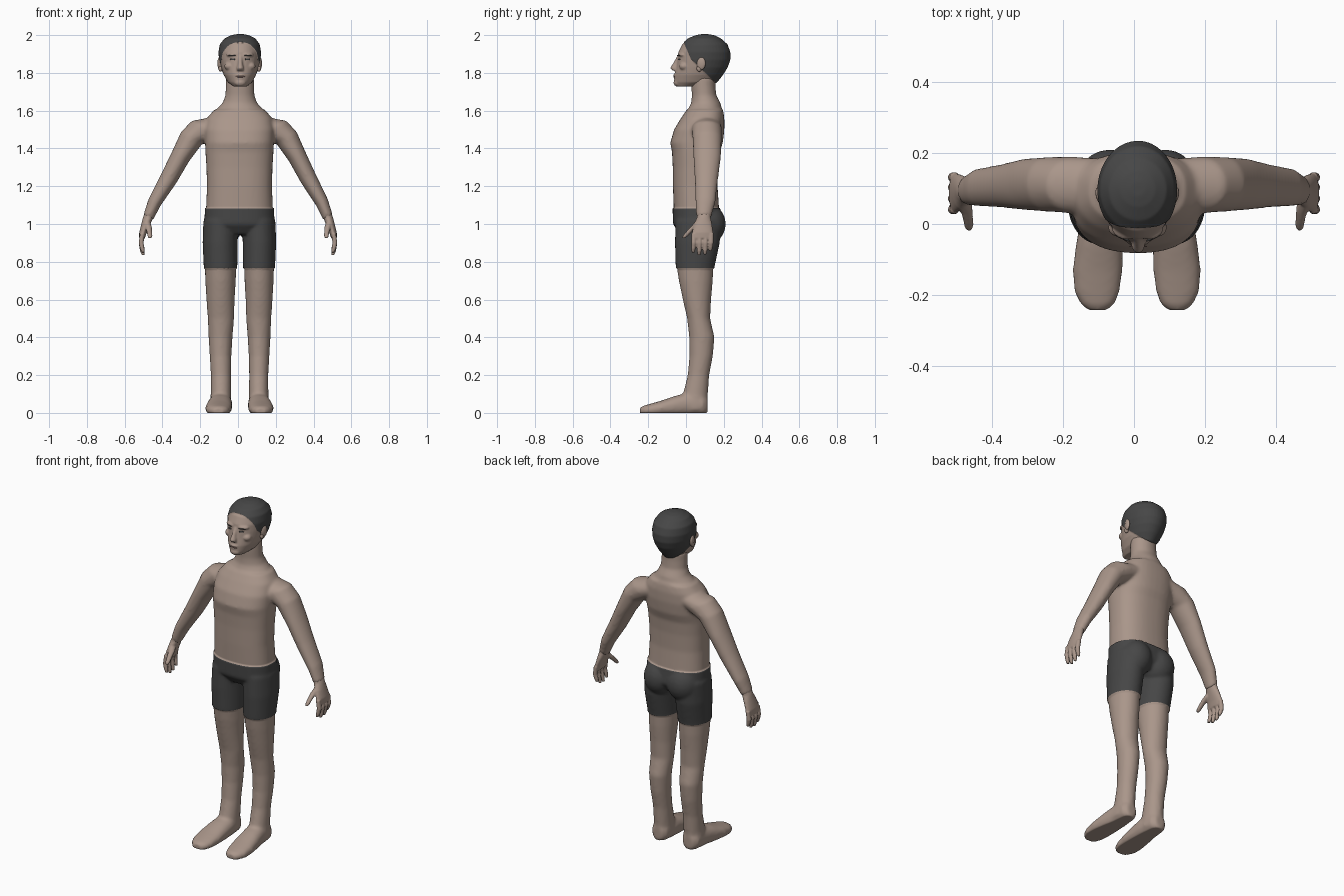
import bpy, bmesh, math
from mathutils import Vector, Matrix
from mathutils.bvhtree import BVHTree

if "Cube" in bpy.data.objects:
    bpy.data.objects.remove(bpy.data.objects["Cube"])

X, Y, Z = Vector((1, 0, 0)), Vector((0, 1, 0)), Vector((0, 0, 1))


def material(name, rgb):
    m = bpy.data.materials.new(name)
    m.diffuse_color = (*rgb, 1)
    m.use_nodes = True
    m.node_tree.nodes["Principled BSDF"].inputs["Base Color"].default_value = m.diffuse_color
    return m


SKIN = material("skin", (0.40, 0.305, 0.255))
DARK = material("charcoal", (0.062, 0.062, 0.062))
LIP = material("lip", (0.24, 0.15, 0.13))


def loft(bm, stations, u=X, v=Y, side=1, n=24, power=2.0):
    """Closed tube through stations (x, y, z, radius along u, radius along v)."""
    rings = []
    for x, y, z, a, b in stations:
        ring = []
        for i in range(n):
            t = 2 * math.pi * i / n
            c, s = math.cos(t), math.sin(t)
            c = math.copysign(abs(c) ** (2 / power), c)
            s = math.copysign(abs(s) ** (2 / power), s)
            p = Vector((x, y, z)) + u * a * c + v * b * s
            p.x *= side
            ring.append(bm.verts.new(p))
        rings.append(ring)
    for r, q in zip(rings, rings[1:]):
        for i in range(n):
            j = (i + 1) % n
            bm.faces.new((r[i], r[j], q[j], q[i]))
    bm.faces.new(rings[0][::-1])
    bm.faces.new(rings[-1])


def ball(bm, loc, radii, yaw=0):
    m = Matrix.Translation(loc) @ Matrix.Rotation(yaw, 4, 'Z') @ Matrix.Diagonal((*radii, 1))
    bmesh.ops.create_uvsphere(bm, u_segments=20, v_segments=12, radius=1, matrix=m)


def add_object(name, bm, mats):
    bmesh.ops.recalc_face_normals(bm, faces=bm.faces[:])
    me = bpy.data.meshes.new(name)
    bm.to_mesh(me)
    bm.free()
    for m in mats:
        me.materials.append(m)
    me.polygons.foreach_set("use_smooth", [True] * len(me.polygons))
    ob = bpy.data.objects.new(name, me)
    bpy.context.collection.objects.link(ob)
    return ob


def fuse(bm, voxel, smooth):
    """Weld overlapping parts into one skin and return it as a new bmesh."""
    ob = add_object("fuse_helper", bm, [])
    mod = ob.modifiers.new("weld", 'REMESH')
    mod.mode = 'VOXEL'
    mod.voxel_size = voxel
    mod = ob.modifiers.new("soften", 'SMOOTH')
    mod.factor = 0.5
    mod.iterations = smooth
    dg = bpy.context.evaluated_depsgraph_get()
    me = bpy.data.meshes.new_from_object(ob.evaluated_get(dg))
    out = bmesh.new()
    out.from_mesh(me)
    bpy.data.objects.remove(ob)
    bpy.data.meshes.remove(me)
    return out


def cut(bm, co, no, limit=9):
    faces = [f for f in bm.faces if abs(f.calc_center_median().x) < limit]
    geom = faces + list({e for f in faces for e in f.edges}) + list({v for f in faces for v in f.verts})
    bmesh.ops.bisect_plane(bm, geom=geom, dist=1e-5, plane_co=co, plane_no=no)


def paint(bm, rule, lift):
    """Give faces that pass the rule the second material and raise them slightly."""
    bm.normal_update()
    verts = set()
    for f in bm.faces:
        f.material_index = 0
        if rule(f.calc_center_median()):
            f.material_index = 1
            verts.update(f.verts)
    for v, n in [(v, v.normal.copy()) for v in verts]:
        v.co += n * lift


def settle(bm):
    """Shift the trunk slightly sideways between the hands and flatten the soles."""
    for v in bm.verts:
        v.co.x += 0.012 * (1 - min(1, abs(v.co.x) / 0.5))
        v.co.z = max(v.co.z, 0)


# Body: trunk and neck
bm = bmesh.new()
loft(bm, [(0, .065, .95, .12, .09), (0, .062, 1.0, .18, .125), (0, .055, 1.08, .177, .12),
          (0, .049, 1.2, .172, .118), (0, .05, 1.3, .175, .12), (0, .052, 1.38, .18, .126),
          (0, .056, 1.43, .182, .139), (0, .07, 1.5, .185, .133), (0, .088, 1.56, .172, .115),
          (0, .1, 1.605, .135, .096)], n=40, power=2.4)
loft(bm, [(0, .1, 1.55, .16, .09), (0, .1, 1.605, .125, .09), (0, .105, 1.64, .092, .078),
          (0, .096, 1.68, .077, .065), (0, .092, 1.73, .075, .064), (0, .092, 1.78, .074, .064)], n=32)
for s in (1, -1):
    # Arms
    loft(bm, [(.09, .11, 1.53, .07, .075), (.18, .11, 1.505, .082, .08), (.252, .112, 1.455, .063, .077),
              (.31, .112, 1.355, .051, .073), (.37, .108, 1.24, .046, .062), (.443, .103, 1.115, .036, .053),
              (.476, .094, 1.035, .029, .039)], u=Vector((.87, 0, .5)), side=s)
    # Legs and buttocks
    loft(bm, [(.1, .065, 1.02, .085, .115), (.104, .06, .9, .085, .113), (.102, .048, .77, .081, .097),
              (.102, .052, .7, .079, .09), (.102, .058, .6, .073, .075), (.1, .067, .5, .068, .061),
              (.102, .084, .4, .062, .067), (.102, .08, .3, .056, .062), (.1, .066, .2, .052, .057),
              (.1, .05, .1, .053, .066), (.102, .04, .02, .058, .07)], side=s)
    ball(bm, (.078 * s, .115, 1.0), (.088, .09, .1))
    # Feet
    loft(bm, [(.102, .115, .04, .03, .042), (.102, .09, .045, .052, .055), (.102, .0, .045, .06, .06),
              (.107, -.06, .036, .065, .053), (.112, -.13, .025, .069, .04), (.114, -.19, .016, .063, .032),
              (.112, -.225, .012, .048, .026), (.112, -.243, .01, .028, .018)], v=Z, side=s, power=2.3)
body = fuse(bm, .009, 6)
cut(body, (0, 0, .768), Z, .25)
cut(body, (0, 0, 1.083), Z, .25)
paint(body, lambda c: abs(c.x) < .25 and .768 < c.z < 1.083, .006)
settle(body)
add_object("body_with_shorts", body, [SKIN, DARK])

# Head with nose, brow, lips and chin
bm = bmesh.new()
loft(bm, [(0, .0, 1.728, .035, .05), (0, .05, 1.75, .064, .112), (0, .066, 1.79, .086, .127),
          (0, .083, 1.83, .099, .135), (0, .093, 1.87, .107, .139), (0, .096, 1.91, .11, .136),
          (0, .098, 1.95, .103, .119), (0, .097, 1.98, .08, .086), (0, .1, 1.996, .048, .05),
          (0, .1, 2.002, .02, .02)], n=40)
loft(bm, [(0, -.034, 1.89, .012, .012), (0, -.05, 1.85, .013, .019), (0, -.06, 1.825, .019, .024),
          (0, -.055, 1.813, .019, .018)], n=16)
ball(bm, (0, -.046, 1.788), (.03, .022, .008))
ball(bm, (0, -.045, 1.772), (.026, .02, .008))
ball(bm, (0, -.04, 1.748), (.032, .026, .022))
for s in (1, -1):
    ball(bm, (.042 * s, -.026, 1.896), (.032, .016, .01), s * .35)
    ball(bm, (.055 * s, -.01, 1.835), (.028, .026, .022))
head = fuse(bm, .005, 3)
hair_front = (Vector((0, -.01, 1.962)), Vector((0, 1, .43)))
hair_base = (Vector((0, .035, 1.866)), Vector((0, .96, 1)))
for co, no in (hair_front, hair_base):
    cut(head, co, no.normalized())
paint(head, lambda c: all((c - co).dot(no) > 0 for co, no in (hair_front, hair_base)), .003)
tree = BVHTree.FromBMesh(head)


def face_plate(name, x, z, rx, rz, mat, yaw=0):
    """Thin oval resting on the face."""
    hit = tree.ray_cast(Vector((x, -1, z)), Y)[0]
    b = bmesh.new()
    ball(b, (x, hit.y, z), (rx, .0035, rz), yaw)
    settle(b)
    add_object(name, b, [mat])


for s, label in ((1, "left"), (-1, "right")):
    face_plate(label + "_eye", .038 * s, 1.872, .015, .005, DARK, s * .35)
    face_plate(label + "_eyebrow", .042 * s, 1.892, .022, .003, DARK, s * .4)
face_plate("mouth", 0, 1.78, .025, .004, LIP)
settle(head)
add_object("head_with_hair", head, [SKIN, DARK])

for s, label in ((1, "left"), (-1, "right")):
    # Ear
    bm = bmesh.new()
    ball(bm, (.106 * s, .08, 1.85), (.011, .024, .034), -s * .25)
    ball(bm, (.102 * s, .07, 1.822), (.01, .014, .016))
    settle(bm)
    add_object(label + "_ear", bm, [SKIN])

    # Hand: palm, four fingers, thumb
    bm = bmesh.new()
    loft(bm, [(.462, .097, 1.07, .028, .038), (.476, .094, 1.035, .027, .036), (.488, .09, 1.0, .024, .048),
              (.503, .088, .955, .02, .056), (.508, .087, .925, .015, .054)], side=s)
    for y, tip in ((.042, .85), (.073, .836), (.104, .838), (.133, .856)):
        loft(bm, [(.506, y, .95, .013, .014), (.513, y - .001, .9, .013, .0135),
                  (.507, y - .003, tip + .02, .012, .012), (.502, y - .004, tip, .008, .008)], side=s, n=14)
    loft(bm, [(.485, .075, 1.015, .018, .024), (.474, .045, .985, .017, .02), (.469, .015, .957, .014, .016),
              (.467, -.003, .938, .013, .014), (.467, -.012, .925, .008, .008)], side=s, n=14)
    hand = fuse(bm, .0045, 2)
    settle(hand)
    add_object(label + "_hand", hand, [SKIN])
